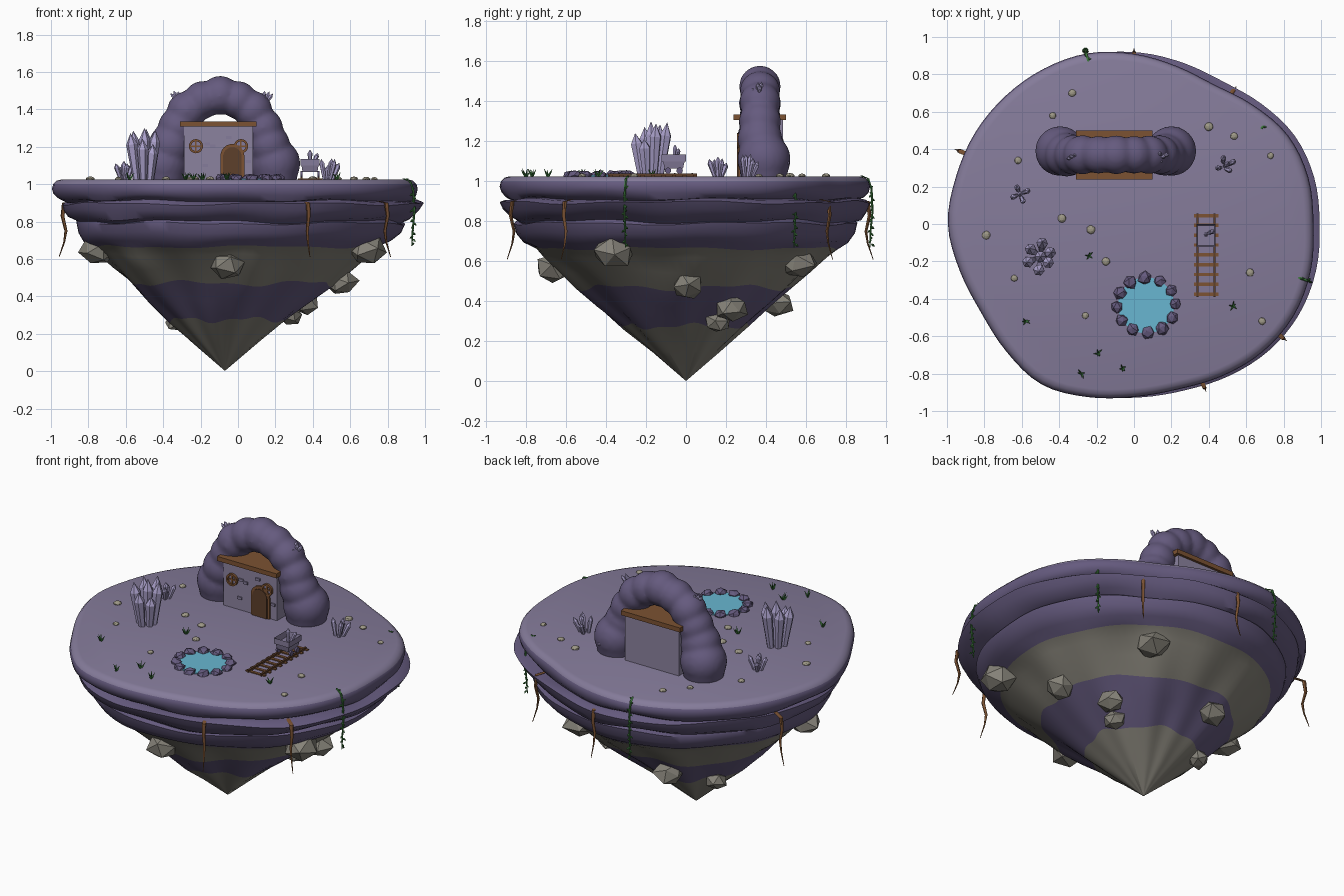
import bpy, bmesh, math, random
from mathutils import Matrix, Vector, Euler

if "Cube" in bpy.data.objects:
    bpy.data.objects.remove(bpy.data.objects["Cube"])

random.seed(4)
TOP = 1.025


def material(name, rgb):
    m = bpy.data.materials.new(name)
    m.diffuse_color = (*rgb, 1)
    m.use_nodes = True
    m.node_tree.nodes["Principled BSDF"].inputs["Base Color"].default_value = m.diffuse_color
    return m


GROUND = material("pale purple ground", (0.235, 0.2, 0.325))
DARK = material("dark purple rock", (0.13, 0.103, 0.21))
GREY = material("grey rock", (0.235, 0.222, 0.188))
PEBBLE = material("pale pebble", (0.34, 0.315, 0.24))
WOOD = material("wood", (0.20, 0.085, 0.032))
DARKWOOD = material("dark wood", (0.11, 0.05, 0.024))
GREEN = material("leaf green", (0.045, 0.19, 0.045))
WATER = material("water", (0.14, 0.47, 0.64))
CRYSTAL = material("lilac crystal", (0.40, 0.35, 0.59))
WALL = material("wall", (0.26, 0.225, 0.345))


def finish(name, bm, mats, smooth=None):
    bmesh.ops.recalc_face_normals(bm, faces=bm.faces)
    me = bpy.data.meshes.new(name)
    bm.to_mesh(me)
    bm.free()
    for m in mats if isinstance(mats, list) else [mats]:
        me.materials.append(m)
    ob = bpy.data.objects.new(name, me)
    bpy.context.collection.objects.link(ob)
    if smooth:
        bpy.ops.object.select_all(action='DESELECT')
        ob.select_set(True)
        bpy.context.view_layer.objects.active = ob
        bpy.ops.object.shade_smooth_by_angle(angle=math.radians(smooth))
    return ob


def skin(bm, rings, mats=None, caps=True):
    """Bridge rings of points; mats gives the slot of each strip."""
    vs = [[bm.verts.new(p) for p in r] for r in rings]
    n = len(vs[0])
    for k, (a, b) in enumerate(zip(vs, vs[1:])):
        for i in range(n):
            f = bm.faces.new((a[i], a[(i + 1) % n], b[(i + 1) % n], b[i]))
            f.material_index = mats[k] if mats else 0
    if caps:
        bm.faces.new(vs[0])
        bm.faces.new(vs[-1]).material_index = mats[-1] if mats else 0


def lathe(bm, profile, n, mtx):
    skin(bm, [[mtx @ Vector((r * math.cos(2 * math.pi * i / n), r * math.sin(2 * math.pi * i / n), z))
               for i in range(n)] for r, z in profile])


def box(bm, x0, x1, y0, y1, z0, z1, taper=1):
    cx, cy = (x0 + x1) / 2, (y0 + y1) / 2
    skin(bm, [[(cx + (x - cx) * s, cy + (y - cy) * s, z) for x, y in ((x0, y0), (x1, y0), (x1, y1), (x0, y1))]
              for z, s in ((z0, taper), (z1, 1))])


def rock(bm, loc, r, sub=1, jitter=0.2, squash=1):
    rot = Euler([random.uniform(0, 6) for _ in range(3)]).to_matrix().to_4x4()
    m = Matrix.Translation(loc) @ Matrix.Diagonal((1, 1, squash, 1)) @ rot
    for v in bmesh.ops.create_icosphere(bm, subdivisions=sub, radius=r, matrix=m)["verts"]:
        v.co = Vector(loc) + (v.co - Vector(loc)) * random.uniform(1 - jitter, 1 + jitter)


def tube(bm, path, radii, n=6):
    skin(bm, [[(x + r * math.cos(2 * math.pi * i / n), y + r * math.sin(2 * math.pi * i / n), z)
               for i in range(n)] for (x, y, z), r in zip(path, radii)])


# Island: layered outline shrinking down to an off-centre point
RADII = [.96, .965, .95, .90, .86, .875, .91, .945, .96, .97, .98, .985,
         .995, .965, .945, .965, .99, .958, .925, .915, .94, .97, .985, .978]


def outline(a):
    t = a / (2 * math.pi) * 24
    i, f = int(t), t % 1
    p = [RADII[(i + k) % 24] for k in (-1, 0, 1, 2)]
    return p[1] + f / 2 * (p[2] - p[0] + f * (2 * p[0] - 5 * p[1] + 4 * p[2] - p[3]
                                              + f * (3 * (p[1] - p[2]) + p[3] - p[0])))


# height, scale, roundness, x shift, wave, slot of the strip below
LAYERS = [(1.025, .95, 0, 0, 0, 0), (1.018, .975, 0, 0, 0, 0), (1.0, .993, 0, 0, 0, 1),
          (.975, 1, 0, 0, 0, 1), (.945, .992, 0, 0, .004, 1), (.92, .97, 0, 0, .008, 1), (.91, .94, 0, 0, .006, 1),
          (.908, .97, .25, .035, .006, 1), (.895, .995, .25, .04, .006, 1), (.86, .98, .3, .03, .004, 1),
          (.82, .945, .4, .015, .01, 1), (.80, .90, .5, .01, .008, 1),
          (.79, .915, .65, .02, .006, 1), (.74, .90, .7, .015, .004, 1), (.695, .86, .8, 0, .004, 1),
          (.665, .80, .8, -.01, .006, 2), (.62, .745, .8, -.02, .006, 2), (.55, .665, .8, -.025, .006, 2),
          (.47, .57, .8, -.03, .012, 1),
          (.38, .465, .8, -.045, .01, 1), (.275, .335, .8, -.055, .012, 2), (.15, .18, .8, -.065, .004, 2),
          (.005, .004, 1, -.07, 0, 2)]
rings = []
for k, (z, s, rd, dx, wave, _) in enumerate(LAYERS):
    ring = []
    for i in range(96):
        a = 2 * math.pi * i / 96
        r = (outline(a) * (1 - rd) + .95 * rd) * s
        if z < .65:
            r *= 1 + .02 * math.sin(7 * a) + .012 * math.sin(13 * a + 1)
        ring.append((r * math.cos(a) + dx, r * math.sin(a), z + wave * (math.sin(5 * a + k) + .6 * math.sin(11 * a))))
    rings.append(ring)
bm = bmesh.new()
skin(bm, rings, [l[5] for l in LAYERS])
finish("island", bm, [GROUND, DARK, GREY], 40)

# Boulders stuck in the underside
bm = bmesh.new()
for x, y, z, r in [(-.75, -.1, .64, .1), (-.06, -.655, .567, .095), (.69, -.36, .645, .105), (.55, .01, .475, .088),
                   (.28, .16, .295, .072), (.36, .23, .365, .08), (.33, .55, .6, .108), (-.2, .45, .39, .088),
                   (-.33, .17, .26, .065)]:
    rock(bm, (x, y, z), r, 1, .15, .8)
finish("boulders", bm, GREY)

# Lumpy rock arch, blended into one skin
bm = bmesh.new()
for x, z, r in [(-.395, 1.11, .134), (-.36, 1.21, .118), (-.32, 1.305, .108), (-.275, 1.39, .106), (-.19, 1.45, .102),
                (-.095, 1.475, .105), (0, 1.45, .102), (.08, 1.395, .104), (.135, 1.3, .106), (.165, 1.21, .113),
                (.2, 1.11, .134)]:
    m = Matrix.Translation((x, .37 + (.02 if z < 1.15 else 0), z))
    bmesh.ops.create_icosphere(bm, subdivisions=3, radius=r, matrix=m)
for x in (-.395, .2):
    lathe(bm, [(.11, 1.0), (.134, 1.11)], 20, Matrix.Translation((x, .39, 0)))
arch = finish("arch", bm, DARK)
mod = arch.modifiers.new("blend", 'REMESH')
mod.mode, mod.voxel_size, mod.use_smooth_shade = 'VOXEL', .014, True
mod = arch.modifiers.new("soften", 'SMOOTH')
mod.factor, mod.iterations = .5, 5

# House under the arch
bm = bmesh.new()
box(bm, -.29, .08, .27, .485, 1.0, 1.31)
finish("house_wall", bm, WALL)
bm = bmesh.new()
box(bm, -.31, .1, .238, .5, 1.307, 1.335)
finish("roof", bm, WOOD)


def arched_plate(name, w, h, y, mat):
    pts = [(-w, 0)] + [(-w * math.cos(math.pi * i / 12), h - w + w * math.sin(math.pi * i / 12)) for i in range(13)]
    pts.append((w, 0))
    b = bmesh.new()
    skin(b, [[(-.03 + x, yy, TOP + z) for x, z in pts] for yy in (.272, y)])
    finish(name, b, mat)


arched_plate("door_frame", .064, .19, .260, WOOD)
arched_plate("door", .050, .172, .254, DARKWOOD)
frames, panes = bmesh.new(), bmesh.new()
for x in (-.225, .016):
    m = Matrix.Translation((x, .27, 1.203)) @ Matrix.Rotation(math.pi / 2, 4, 'X')
    lathe(panes, [(.03, 0), (.03, .004)], 20, m)
    section = [(.026, 0), (.038, 0), (.038, .014), (.026, .014), (.026, 0)]
    skin(frames, [[m @ Vector((r * math.cos(i * math.pi / 10), r * math.sin(i * math.pi / 10), z)) for i in range(20)]
                  for r, z in section], caps=False)
    box(frames, x - .004, x + .004, .26, .27, 1.175, 1.231)
    box(frames, x - .028, x + .028, .26, .27, 1.199, 1.207)
finish("window_frames", frames, WOOD)
finish("window_panes", panes, GROUND)
bm = bmesh.new()
for x, z in [(-.175, 1.1), (-.135, 1.205), (-.165, 1.215), (-.05, 1.25), (.055, 1.12)]:
    box(bm, x - .015, x + .015, .262, .271, z - .008, z + .008)
finish("wall_bricks", bm, GROUND)


# Crystals
def cluster(name, loc, n, h, r, spread, tilt, turn=None):
    b = bmesh.new()
    for i in range(n):
        a = 2 * math.pi * i / max(n - 1, 1) + .4
        k = 0 if i == n - 1 else random.uniform(.75, 1.15)
        hh = h * (1 if not k else random.uniform(.6, .99))
        d = Vector((math.cos(a), math.sin(a), 0)) * k
        up = Vector(turn or (0, 0, 1)) + d * tilt
        m = Matrix.Translation(Vector(loc) + d * spread) @ up.to_track_quat('Z', 'Y').to_matrix().to_4x4()
        lathe(b, [(r * .6, -.01), (r, hh * .76), (r * .02, hh)], 6, m)
    finish(name, b, CRYSTAL)


cluster("large_crystals", (-.5, -.175, TOP), 7, .275, .031, .046, .14)
cluster("left_crystals", (-.61, .16, TOP), 5, .1, .015, .018, .35)
cluster("right_crystals", (.485, .31, TOP), 5, .115, .015, .022, .3, (.15, .12, 1))
cluster("cart_crystals", (.385, -.055, 1.10), 2, .085, .013, .014, .4)
cluster("arch_right_crystals", (.13, .36, 1.42), 4, .085, .011, .012, .35, (.5, 0, 1))
cluster("arch_left_crystals", (-.31, .36, 1.44), 3, .07, .01, .01, .35, (-.6, 0, 1))
cluster("arch_base_crystals", (.22, .49, 1.07), 3, .06, .01, .01, .35, (.1, .5, 1))

# Pool with a ring of stones
bm = bmesh.new()
lathe(bm, [(.15, TOP - .01), (.15, TOP + .006)], 32, Matrix.Translation((.065, -.435, 0)))
finish("pool_water", bm, WATER)
bm = bmesh.new()
for i in range(12):
    a = 2 * math.pi * i / 12 + .05
    rock(bm, (.065 + .157 * math.cos(a), -.435 + .146 * math.sin(a), TOP + .005), random.uniform(.033, .039), 1, .1, .75)
finish("pool_stones", bm, DARK)

# Rail track and mine cart
bm = bmesh.new()
for i in range(9):
    y = -.375 + i * .0525
    box(bm, .32, .452, y - .009, y + .009, TOP - .005, TOP + .006)
finish("sleepers", bm, WOOD)
bm = bmesh.new()
for x in (.34, .43):
    box(bm, x - .006, x + .006, -.39, .055, TOP, TOP + .014)
finish("rails", bm, DARKWOOD)
bm = bmesh.new()
box(bm, .333, .437, -.122, .0, 1.065, 1.135, .76)
top = max(bm.faces, key=lambda f: f.calc_center_median().z)
bmesh.ops.inset_region(bm, faces=[top], thickness=.01)
for v in top.verts:
    v.co.z -= .035
finish("cart", bm, GROUND)
bm = bmesh.new()
for x in (.34, .43):
    for y in (-.09, -.032):
        m = Matrix.Translation((x, y, 1.054)) @ Matrix.Rotation(math.pi / 2, 4, 'Y')
        lathe(bm, [(.016, -.006), (.016, .006)], 12, m)
finish("cart_wheels", bm, DARK)

# Pebbles and grass
bm = bmesh.new()
for x, y in [(-.33, .7), (-.435, .58), (-.62, .34), (-.79, -.06), (-.64, -.29), (-.385, .03), (-.23, -.03), (-.15, -.2),
             (-.26, -.49), (.4, .52), (.535, .47), (.73, .365), (.62, -.26), (.685, -.52)]:
    rock(bm, (x, y, TOP + .003), random.uniform(.016, .024), 2, .05, .6)
finish("pebbles", bm, PEBBLE)
bm = bmesh.new()
for x, y in [(-.24, -.17), (-.58, -.52), (-.19, -.69), (-.28, -.8), (-.06, -.77), (.53, -.44)]:
    for i in range(5):
        a = i * 1.26 + random.random()
        d = Vector((math.cos(a), math.sin(a), 1.2 + random.random()))
        m = Matrix.Translation((x, y, TOP - .003)) @ d.to_track_quat('Z', 'Y').to_matrix().to_4x4()
        lathe(bm, [(.006, 0), (.005, .02), (.0004, .046)], 3, m)
finish("grass", bm, GREEN)

# Hanging roots and vines
bm = bmesh.new()
for x, y in [(-.92, .385), (0, .9), (.525, .705), (.785, -.6), (.37, -.86)]:
    path = [(x * s, y * s, z) for s, z in ((.95, .91), (1.01, .9), (1.02, .83), (1.0, .75), (1.01, .69), (1.04, .61))]
    tube(bm, path, [.012, .012, .010, .008, .005, .002])
finish("roots", bm, WOOD, 60)
bm = bmesh.new()
for x, y in [(-.255, .91), (.71, .535), (.92, -.3)]:
    path = [(x * s, y * s, z) for s, z in ((.96, 1.03), (1.0, 1.015), (1.02, .96), (1.025, .85), (1.015, .75), (1.01, .67))]
    tube(bm, path, [.006, .007, .006, .006, .005, .003])
    for i in range(20):
        a, z, s = i * 2.4, 1.02 - i * .0175, 1.018 if i > 3 else .97 + i * .014
        d = Vector((math.cos(a), math.sin(a), -.7 if i > 3 else .5))
        m = Matrix.Translation((x * s, y * s, z)) @ d.to_track_quat('Z', 'Y').to_matrix().to_4x4()
        lathe(bm, [(.002, 0), (.007, .01), (.001, .022)], 4, m)
finish("vines", bm, GREEN)
